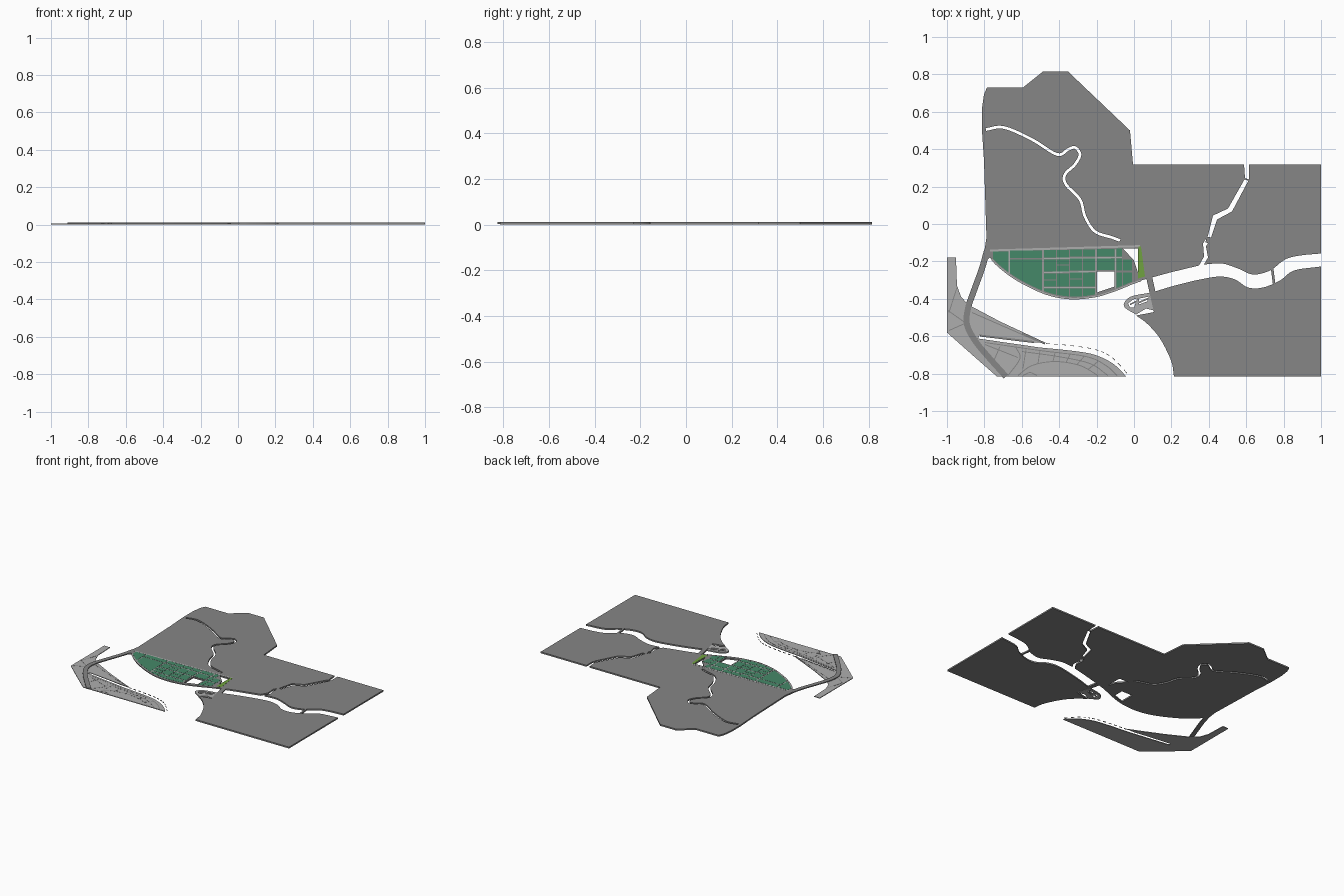
import bpy, bmesh
from mathutils import Vector
from mathutils.geometry import tessellate_polygon

S, CX, CY = 187.0, 1134.0, 223.5        # plan grid: u to the right, v downwards


def mat(name, *rgb):
    m = bpy.data.materials.new(name)
    m.diffuse_color = (*rgb, 1)
    return m


DARK = mat("land_grey", .24, .24, .24)
LIGHT = mat("light_grey", .42, .42, .42)
GREEN = mat("block_green", .06, .25, .14)
LIME = mat("park_green", .16, .36, .05)


def slab(name, shapes, z0, z1, m):
    """Extruded flat plan; each shape is a list of loops (outline, then holes)."""
    bm = bmesh.new()
    for loops in shapes:
        pts = [[Vector(((u - CX) / S, (CY - v) / S, 0)) for u, v in lp] for lp in loops]
        flat = [p for lp in pts for p in lp]
        lo = [bm.verts.new((p.x, p.y, z0)) for p in flat]
        hi = [bm.verts.new((p.x, p.y, z1)) for p in flat]
        for t in tessellate_polygon(pts):
            if len(set(t)) == 3:
                for ring in (lo, hi):
                    vs = [ring[i] for i in t]
                    if not bm.faces.get(vs):
                        bm.faces.new(vs)
        k = 0
        for lp in pts:
            n = len(lp)
            for i in range(n):
                a, b = k + i, k + (i + 1) % n
                bm.faces.new((lo[a], lo[b], hi[b], hi[a]))
            k += n
    bmesh.ops.recalc_face_normals(bm, faces=bm.faces)
    me = bpy.data.meshes.new(name)
    bm.to_mesh(me)
    bm.free()
    me.materials.append(m)
    ob = bpy.data.objects.new(name, me)
    bpy.context.collection.objects.link(ob)
    return ob


def smooth(pts, n=5):
    """Catmull-Rom curve through the points."""
    p = [Vector(q) for q in pts]
    p = [p[0] * 2 - p[1]] + p + [p[-1] * 2 - p[-2]]
    out = []
    for a, b, c, d in zip(p, p[1:], p[2:], p[3:]):
        for i in range(n):
            t = i / n
            out.append(.5 * (2 * b + (c - a) * t + (2 * a - 5 * b + 4 * c - d) * t * t
                             + (3 * b - a - 3 * c + d) * t ** 3))
    return [tuple(q) for q in out + [p[-2]]]


def ribbon(pts, w):
    """Closed outline of a strip of width w along a path."""
    p = [Vector(q) for q in pts]
    left, right = [], []
    for i, q in enumerate(p):
        d = (p[min(i + 1, len(p) - 1)] - p[max(i - 1, 0)]).normalized()
        o = Vector((-d.y, d.x)) * w / 2
        left.append(tuple(q + o))
        right.append(tuple(q - o))
    return left + right[::-1]


H = 0.011       # main land top
L = 0.005       # low land top

# Shared banks
shore = smooth([(1148, 278), (1135, 282), (1115, 290), (1095, 296), (1070, 298), (1045, 293),
                (1018, 280), (1000, 267), (990, 257)])
creek_w = [(1244, 164), (1245, 178), (1228, 208), (1213, 215), (1208, 235), (1203, 243),
           (1204, 256), (1199, 265)]
creek_e = [(1249, 164), (1249, 179), (1232, 211), (1217, 219), (1211, 237), (1206, 246),
           (1208, 257), (1204, 264)]
river_n = smooth([(1204, 264), (1222, 263), (1238, 268), (1253, 274), (1270, 270),
                  (1285, 259), (1300, 255), (1321, 253)])
river_s = smooth([(1321, 266), (1294, 270), (1280, 280), (1263, 287), (1248, 287),
                  (1235, 279), (1220, 276), (1200, 279), (1175, 285), (1155, 291)])

# North-west land with stream, plaza and inlet openings
stream = ribbon(smooth([(986, 129), (1004, 127), (1032, 139), (1057, 154), (1068, 149),
                        (1075, 147), (1080, 154), (1075, 164), (1065, 174), (1066, 184),
                        (1080, 199), (1085, 216), (1095, 231), (1112, 237), (1120, 240)]), 2.8)
plaza = [(1097, 271), (1114.5, 271), (1114.5, 286), (1097, 292)]
inlet = [(1123, 248), (1138, 248), (1138, 272), (1134, 260)]
north = ([(984, 160), (982, 130), (982, 108), (984, 94), (987, 87), (1023, 87), (1043, 71),
          (1068, 71), (1130, 130), (1133, 164)] + creek_w + [(1170, 272)] + shore
         + [(985, 262), (984.5, 250), (986.5, 237)])
slab("north_land", [[north, stream, plaza, inlet]], 0, H, DARK)
slab("north_east_land", [[creek_e + river_n[1:] + [(1321, 164)]]], 0, H, DARK)

# South-east land with its curved western shore
coast = smooth([(1174, 376), (1171, 360), (1160, 338), (1147, 323), (1136, 315)])
slab("south_east_land", [[river_s + [(1157, 311)] + coast[::-1] + [(1321, 376)]]], 0, H, DARK)

# Bridges and the western causeway
bridges = [ribbon([(1149, 276), (1157, 312)], 6), ribbon([(1272, 267), (1274, 283)], 2.5),
           ribbon([(1206, 239), (1211, 240)], 6), ribbon([(1244, 178), (1250, 180)], 1.5)]
slab("bridges", [[b] for b in bridges], 0.001, H + .0003, DARK)
slab("causeway", [[ribbon(smooth([(987, 250), (982, 268), (974, 290), (968, 308), (967, 324),
                                  (975, 340), (988, 356), (1006, 376)]), 6)]],
     L - .001, H, DARK)

# Point island: ring of light paving with water courts
point = smooth([(1136, 314), (1126, 308), (1124, 303), (1131, 296), (1151, 292)], 4)
slab("point_island", [[point + [(1158, 311), (1146, 308)],
                       [(1128, 303), (1133, 299), (1137, 298), (1134, 307), (1130, 307)],
                       [(1139, 298), (1149, 296), (1147, 301), (1139, 304)]]], 0, H - .002, LIGHT)
slab("point_paths", [[ribbon([(1130, 304), (1136, 301)], 1.5)],
                     [ribbon([(1139, 302), (1148, 298)], 1.5)]], 0, H - .002, LIGHT)


# Green building blocks, clipped by the curved shore
def shore_v(u):
    for a, b in zip(shore, shore[1:]):
        if b[0] <= u <= a[0]:
            return a[1] + (b[1] - a[1]) * (a[0] - u) / (a[0] - b[0])
    return 255


def block(u0, u1, v0, v1):
    us = [u0 + (u1 - u0) * i / 6 for i in range(7)]
    low = [(u, max(v0 + .4, min(v1, shore_v(u) - 2))) for u in us]
    return [[(u1, v0), (u0, v0)] + low]


columns = {
    (993, 1008.3): [(251, 300)],
    (1010, 1042): [(250, 257.5), (259, 300)],
    (1044, 1056): [(249.5, 257), (259, 271), (273, 279), (280, 286), (288, 300)],
    (1057, 1069): [(249.5, 257), (259, 264), (265, 271), (273, 286), (288, 300)],
    (1070, 1082): [(249, 256), (258, 270), (272, 278), (279, 286), (288, 300)],
    (1083, 1095): [(249, 256), (258, 270), (272, 286), (288, 300)],
    (1097, 1114.5): [(248.5, 256), (258, 269.5)],
    (1116.5, 1122): [(248, 256), (258, 270), (272, 300)],
    (1123, 1132): [(259, 270), (272, 300)],
}
slab("green_blocks", [block(*c, *r) for c, rows in columns.items() for r in rows],
     H - .001, H + .001, GREEN)

# Street base, shore promenade and riverside park
slab("promenade", [[ribbon(shore[3:-1], 1.6)], [ribbon([(990, 250), (1140, 245.6)], 2)]],
     H - .001, H + .0005, LIGHT)
slab("streets", [[ribbon([(u, 249), (u, v)], 1.2)] for u, v in
                 ((1009.2, 273), (1043, 291), (1096, 294), (1115.5, 288))]
     + [[ribbon(p, 1.2)] for p in ([(1044, 258), (1122, 257)], [(1044, 272), (1096, 271)],
                                   [(1044, 287), (1096, 287)])], H - .001, H + .0004, LIGHT)
slab("riverside_park", [[[(1138.3, 246), (1141, 246), (1145, 276), (1138, 278)]]],
     H - .001, H + .001, LIME)

# Low south-west land with its narrow channel
tip = smooth([(1040, 347), (1070, 350), (1092, 353.5), (1108, 360), (1119, 368), (1126, 376)], 4)
slab("south_west_land", [[[(947, 257), (956, 257), (957, 285), (961, 296), (968, 304),
                           (1000, 321), (1045, 342), (1034, 342), (980, 334), (978, 338)]
                          + tip + [(997, 376), (973, 355), (947, 332)]]], 0, L, LIGHT)

# Street lines on the low land
lines = [
    smooth([(985, 342), (1040, 350), (1086, 356), (1106, 365), (1117, 375)]),
    smooth([(1018, 375), (1032, 365), (1055, 361), (1080, 365), (1098, 375)]),
    smooth([(1022, 351), (1058, 356), (1090, 363), (1108, 375)]),
    smooth([(1016, 347), (1020, 358), (1008, 375)]),
    smooth([(1023, 375), (1030, 372), (1037, 375)]),
    [(1026, 349), (1023, 368)], [(1040, 350), (1038, 363)], [(1055, 352), (1053, 361)],
    [(1070, 354), (1066, 362)], [(1084, 356), (1077, 364)], [(1098, 361), (1088, 369)],
    [(948, 310), (965, 322)], [(957, 287), (949, 312)], [(949, 330), (967, 322)],
    [(985, 344), (1018, 357)], [(1000, 346), (994, 360)], [(972, 312), (1036, 340)],
]
slab("low_land_streets", [[ribbon(p, .9)] for p in lines], L - .001, L + .0006, DARK)
slab("quay_edge", [[ribbon([(980, 335), (1034, 341.5)], 2)], [ribbon([(1022, 333), (1045, 343)], 2)]],
     L - .001, L + .001, DARK)

# Dashed breakwater outside the southern shore
wall = smooth([(1046, 343), (1070, 345), (1095, 349), (1112, 357), (1130, 376)], 12)
slab("breakwater", [[ribbon(wall[i:i + 3], .6)] for i in range(0, len(wall) - 3, 4)], 0, L, LIGHT)
